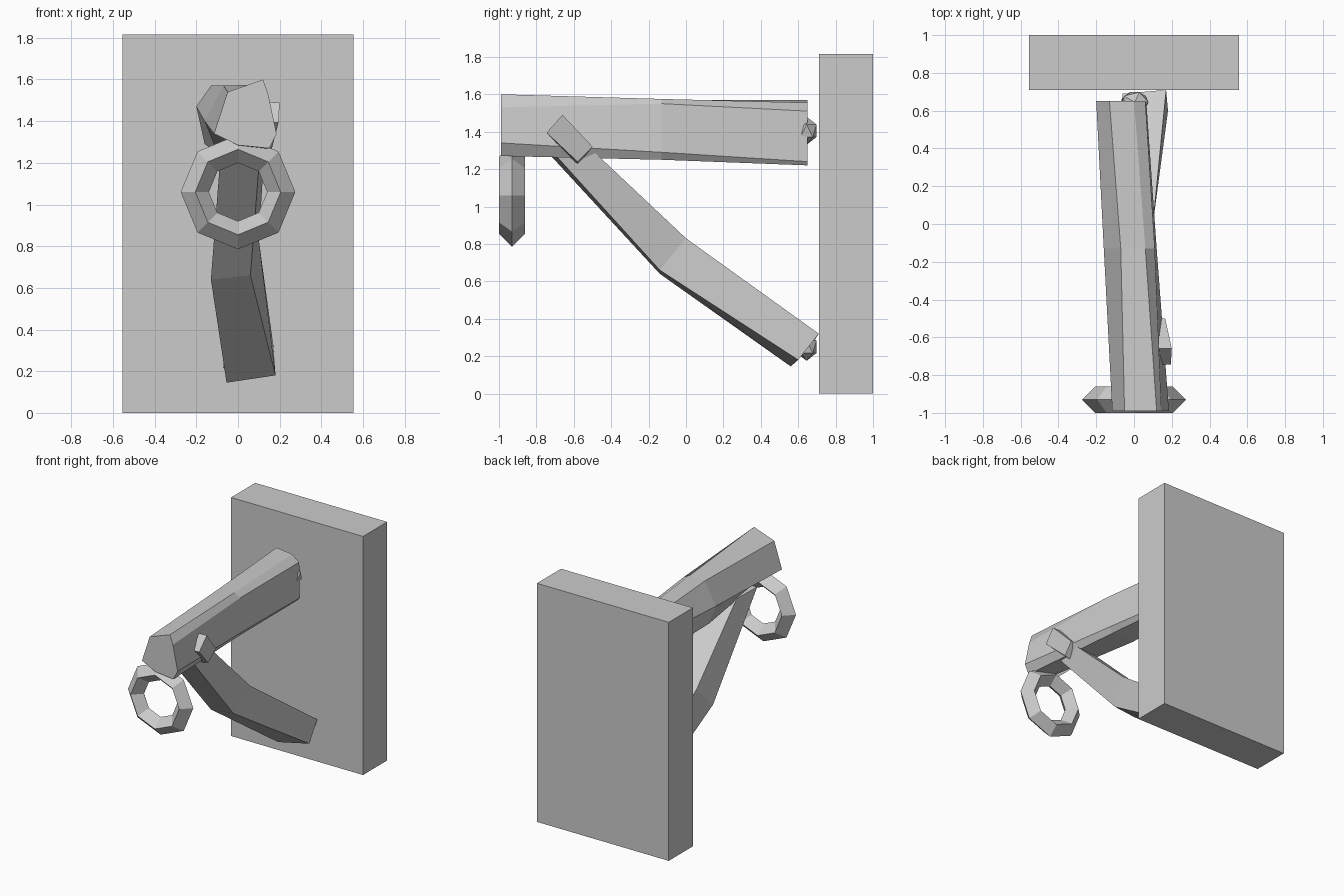
import bpy, bmesh, math
from mathutils import Vector

if "Cube" in bpy.data.objects:
    bpy.data.objects.remove(bpy.data.objects["Cube"])

grey = bpy.data.materials.new("plain grey")
grey.diffuse_color = (0.6, 0.6, 0.6, 1)
grey.use_nodes = True
grey.node_tree.nodes["Principled BSDF"].inputs["Base Color"].default_value = grey.diffuse_color


def finish(name, bm):
    bmesh.ops.recalc_face_normals(bm, faces=bm.faces)
    mesh = bpy.data.meshes.new(name)
    bm.to_mesh(mesh)
    bm.free()
    mesh.materials.append(grey)
    obj = bpy.data.objects.new(name, mesh)
    bpy.context.collection.objects.link(obj)
    return obj


def loft(name, sections, closed=False):
    """Skin a list of equal-sized cross-sections; cap the ends unless closed."""
    bm = bmesh.new()
    rings = [[bm.verts.new(p) for p in s] for s in sections]
    pairs = list(zip(rings, rings[1:]))
    if closed:
        pairs.append((rings[-1], rings[0]))
    for a, b in pairs:
        n = len(a)
        for i in range(n):
            j = (i + 1) % n
            bm.faces.new((a[i], a[j], b[j], b[i]))
    if not closed:
        bm.faces.new(rings[0])
        bm.faces.new(rings[-1])
    return finish(name, bm)


# Wall slab
slab = [(-0.555, 0), (0.555, 0), (0.555, 1.815), (-0.555, 1.815)]
loft("wall_slab", [[(x, y, z) for x, z in slab] for y in (0.71, 1.0)])

# Rough-hewn beam: x, z outlines at the front, middle and back
beam = {
    -0.99: [(-0.05, 1.54), (0.12, 1.60), (0.145, 1.53), (0.185, 1.34),
            (0.15, 1.27), (0.0, 1.285), (-0.115, 1.34)],
    -0.13: [(-0.07, 1.57), (0.06, 1.575), (0.11, 1.55), (0.12, 1.29),
            (0.09, 1.25), (-0.10, 1.25), (-0.16, 1.40)],
    0.65: [(-0.13, 1.57), (0.0, 1.555), (0.06, 1.51), (0.065, 1.24),
           (0.05, 1.22), (-0.16, 1.29), (-0.20, 1.47)],
}
loft("beam", [[(x, y, z) for x, z in pts] for y, pts in beam.items()])

# Bent brace from the slab up into the beam
loft("brace", [
    [(-0.055, 0.56, 0.145), (0.18, 0.60, 0.18), (0.17, 0.71, 0.32), (-0.06, 0.69, 0.29)],
    [(-0.13, -0.14, 0.64), (0.06, -0.14, 0.66), (0.10, 0.0, 0.83), (-0.09, 0.0, 0.80)],
    [(-0.08, -0.74, 1.29), (0.11, -0.73, 1.31), (0.13, -0.51, 1.31), (-0.07, -0.51, 1.29)],
])

# Lapped tip of the brace on the beam's right side
loft("brace_tip", [
    [(0.08, -0.58, 1.22), (0.155, -0.58, 1.24), (0.165, -0.50, 1.32), (0.08, -0.50, 1.32)],
    [(0.10, -0.74, 1.39), (0.195, -0.745, 1.395), (0.20, -0.66, 1.49), (0.10, -0.66, 1.49)],
])

# Eight-sided hanging ring with a diamond cross-section
profile = [(0.275, 0), (0.205, -0.07), (0.14, 0), (0.205, 0.07)]
loft("hanging_ring", [
    [(r * math.sin(k * math.pi / 4), -0.93 + d, 1.06 + r * math.cos(k * math.pi / 4))
     for r, d in profile] for k in range(8)], closed=True)

# Faceted studs joining the timbers to the slab
for name, centre in (("upper_stud", (0.005, 0.645, 1.405)),
                     ("lower_stud", (0.0, 0.645, 0.25))):
    bm = bmesh.new()
    bmesh.ops.create_icosphere(bm, subdivisions=1, radius=1)
    for v in bm.verts:
        v.co = Vector(centre) + Vector((v.co.x * 0.08, v.co.y * 0.062, v.co.z * 0.075))
    finish(name, bm)
